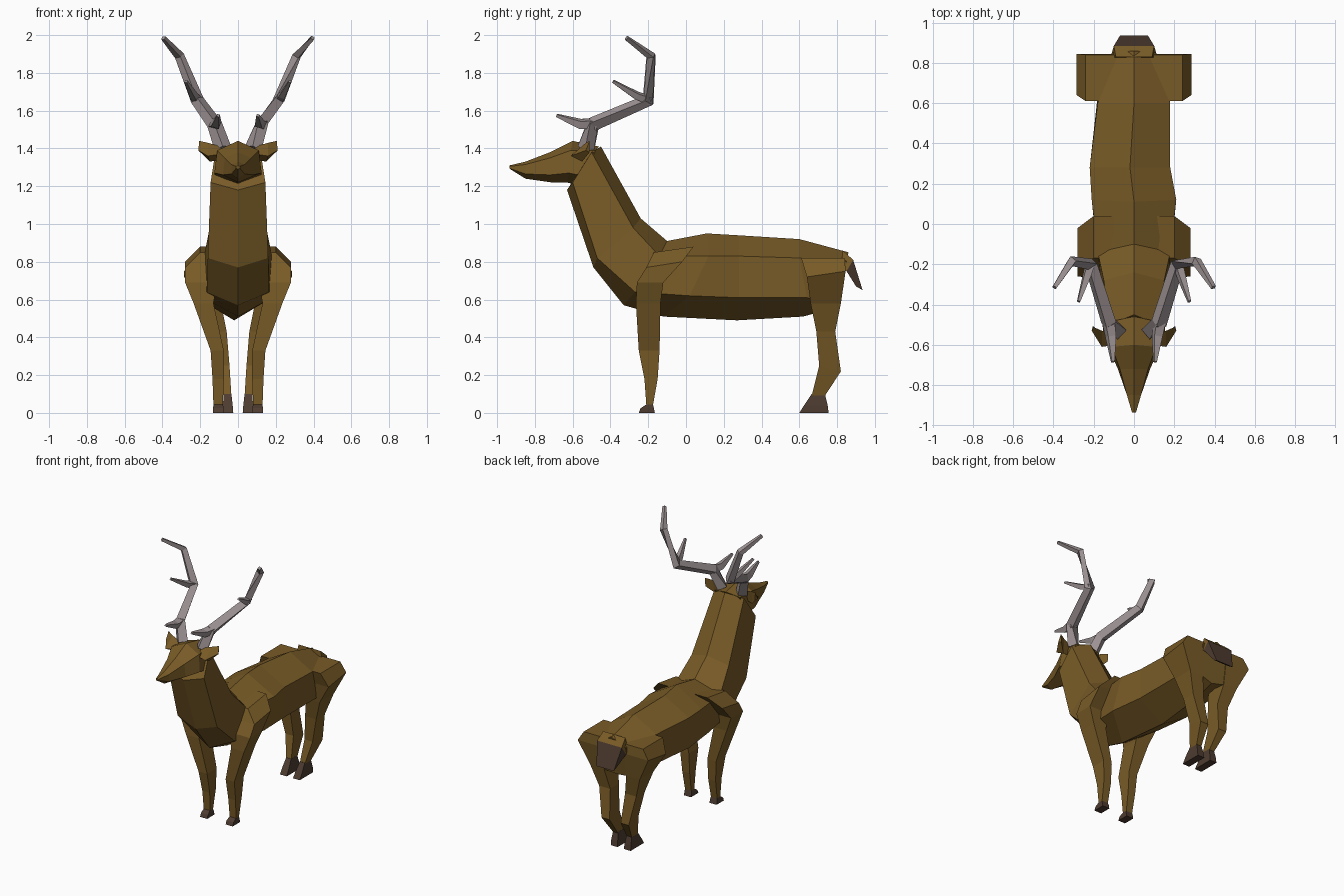
import bpy, bmesh
from mathutils import Vector


def material(name, rgb):
    m = bpy.data.materials.new(name)
    m.diffuse_color = (*rgb, 1)
    return m


COAT = material("brown coat", (0.19, 0.105, 0.02))
HORN = material("grey antler", (0.34, 0.29, 0.295))
DARK = material("dark hoof", (0.075, 0.045, 0.03))


def loft(name, rings, mat):
    """Skin a list of equal-sized point rings and cap both ends."""
    bm = bmesh.new()
    rows = [[bm.verts.new(p) for p in ring] for ring in rings]
    n = len(rows[0])
    for a, b in zip(rows, rows[1:]):
        for i in range(n):
            bm.faces.new((a[i], a[(i + 1) % n], b[(i + 1) % n], b[i]))
    bm.faces.new(rows[0])
    bm.faces.new(rows[-1])
    bmesh.ops.recalc_face_normals(bm, faces=bm.faces)
    mesh = bpy.data.meshes.new(name)
    bm.to_mesh(mesh)
    bm.free()
    mesh.materials.append(mat)
    ob = bpy.data.objects.new(name, mesh)
    bpy.context.collection.objects.link(ob)
    return ob


def hexring(top, upper, lower, bottom, cx=0.0):
    """Six-sided section: top (y,z), upper (x,y,z), lower (x,y,z), bottom (y,z)."""
    (ux, uy, uz), (lx, ly, lz) = upper, lower
    return [(cx, *top), (cx + ux, uy, uz), (cx + lx, ly, lz),
            (cx, *bottom), (cx - lx, ly, lz), (cx - ux, uy, uz)]


def boxring(s, z, x0, x1, y0, y1, slope=0.0):
    """Four-sided leg section, mirrored by s; slope lifts its rear edge."""
    return [(s * x0, y0, z), (s * x1, y0, z),
            (s * x1, y1, z + slope), (s * x0, y1, z + slope)]


def branch(name, points, radii):
    """Four-sided tapering antler branch."""
    pts = [Vector(p) for p in points]
    rings = []
    for i, p in enumerate(pts):
        d = (pts[min(i + 1, len(pts) - 1)] - pts[max(i - 1, 0)]).normalized()
        u = d.cross(Vector((0.9, 0.1, 0.42))).normalized()
        v = d.cross(u)
        r = radii[i]
        rings.append([p + r * u, p + r * v, p - r * u, p - r * v])
    return loft(name, rings, HORN)


# Trunk and neck, from rump to the back of the skull
loft("body_and_neck", [
    hexring((0.86, 0.85), (0.11, 0.85, 0.80), (0.12, 0.82, 0.58), (0.80, 0.56)),
    hexring((0.60, 0.92), (0.18, 0.60, 0.82), (0.18, 0.64, 0.61), (0.62, 0.51)),
    hexring((0.28, 0.94), (0.20, 0.28, 0.83), (0.20, 0.28, 0.61), (0.27, 0.49), -0.02),
    hexring((0.11, 0.95), (0.21, 0.12, 0.83), (0.20, 0.02, 0.62), (-0.12, 0.51)),
    hexring((-0.10, 0.91), (0.18, -0.14, 0.83), (0.165, -0.27, 0.64), (-0.33, 0.57)),
    hexring((-0.24, 1.03), (0.15, -0.28, 0.98), (0.16, -0.47, 0.82), (-0.49, 0.77)),
    hexring((-0.45, 1.41), (0.12, -0.50, 1.38), (0.145, -0.60, 1.22), (-0.63, 1.18)),
], COAT)

# Head tapering to the muzzle
loft("head", [
    hexring((-0.46, 1.41), (0.10, -0.48, 1.39), (0.12, -0.52, 1.25), (-0.55, 1.20)),
    hexring((-0.60, 1.44), (0.11, -0.61, 1.39), (0.125, -0.62, 1.27), (-0.63, 1.22)),
    hexring((-0.72, 1.38), (0.07, -0.72, 1.35), (0.08, -0.72, 1.26), (-0.71, 1.22)),
    hexring((-0.85, 1.33), (0.035, -0.85, 1.315), (0.035, -0.85, 1.265), (-0.85, 1.24)),
    hexring((-0.935, 1.31), (0.01, -0.935, 1.305), (0.01, -0.935, 1.295), (-0.93, 1.29)),
], COAT)

# Tail: brown on top, dark below and behind
tail = loft("tail", [
    [(-0.09, 0.83, 0.86), (0.09, 0.83, 0.86), (0.11, 0.82, 0.76), (-0.11, 0.82, 0.76)],
    [(-0.10, 0.885, 0.81), (0.10, 0.885, 0.81), (0.11, 0.85, 0.75), (-0.11, 0.85, 0.75)],
    [(-0.07, 0.935, 0.65), (0.07, 0.935, 0.65), (0.06, 0.90, 0.67), (-0.06, 0.90, 0.67)],
], COAT)
tail.data.materials.append(DARK)
for f in tail.data.polygons:
    f.material_index = 0 if f.center.z > 0.78 else 1

for s, side in ((1, "right"), (-1, "left")):
    # Front leg with shoulder
    loft("front_leg_" + side, [
        boxring(s, 0.85, 0.10, 0.20, -0.17, 0.04, 0.03),
        boxring(s, 0.77, 0.10, 0.28, -0.21, -0.02, 0.03),
        boxring(s, 0.69, 0.11, 0.28, -0.26, -0.12),
        boxring(s, 0.58, 0.13, 0.235, -0.265, -0.135),
        boxring(s, 0.33, 0.075, 0.145, -0.25, -0.14),
        boxring(s, 0.18, 0.075, 0.135, -0.22, -0.15),
        boxring(s, 0.04, 0.08, 0.13, -0.21, -0.175),
    ], COAT)
    loft("front_hoof_" + side, [
        boxring(s, 0.045, 0.08, 0.13, -0.21, -0.175),
        boxring(s, 0.025, 0.075, 0.132, -0.24, -0.17),
        boxring(s, 0.0, 0.075, 0.132, -0.25, -0.165),
    ], DARK)

    # Hind leg with hip
    loft("hind_leg_" + side, [
        boxring(s, 0.82, 0.08, 0.24, 0.61, 0.84),
        boxring(s, 0.72, 0.09, 0.285, 0.64, 0.845, 0.03),
        boxring(s, 0.58, 0.09, 0.20, 0.66, 0.82),
        boxring(s, 0.43, 0.06, 0.15, 0.69, 0.79),
        boxring(s, 0.25, 0.045, 0.11, 0.705, 0.82, -0.03),
        boxring(s, 0.09, 0.035, 0.075, 0.665, 0.735),
    ], COAT)
    loft("hind_hoof_" + side, [
        boxring(s, 0.10, 0.035, 0.075, 0.665, 0.735),
        boxring(s, 0.04, 0.028, 0.08, 0.625, 0.75),
        boxring(s, 0.0, 0.025, 0.08, 0.60, 0.755),
    ], DARK)

    # Ear: a flat leaf swept outward and back
    loft("ear_" + side, [
        [(s * 0.09, -0.55, 1.41), (s * 0.09, -0.60, 1.37), (s * 0.09, -0.56, 1.34)],
        [(s * 0.16, -0.53, 1.43), (s * 0.16, -0.61, 1.36), (s * 0.15, -0.55, 1.33)],
        [(s * 0.205, -0.51, 1.44), (s * 0.21, -0.53, 1.39), (s * 0.20, -0.51, 1.38)],
    ], COAT)

    # Antler beam with brow and middle tines
    branch("antler_beam_" + side, [
        (s * 0.08, -0.53, 1.40), (s * 0.125, -0.49, 1.53), (s * 0.215, -0.20, 1.655),
        (s * 0.31, -0.185, 1.89), (s * 0.395, -0.315, 1.985)],
        (0.045, 0.04, 0.035, 0.026, 0.014))
    branch("antler_brow_tine_" + side,
           [(s * 0.13, -0.47, 1.53), (s * 0.115, -0.56, 1.53), (s * 0.105, -0.685, 1.575)],
           (0.035, 0.03, 0.010))
    branch("antler_middle_tine_" + side,
           [(s * 0.215, -0.19, 1.655), (s * 0.235, -0.26, 1.68), (s * 0.275, -0.385, 1.755)],
           (0.028, 0.024, 0.010))
